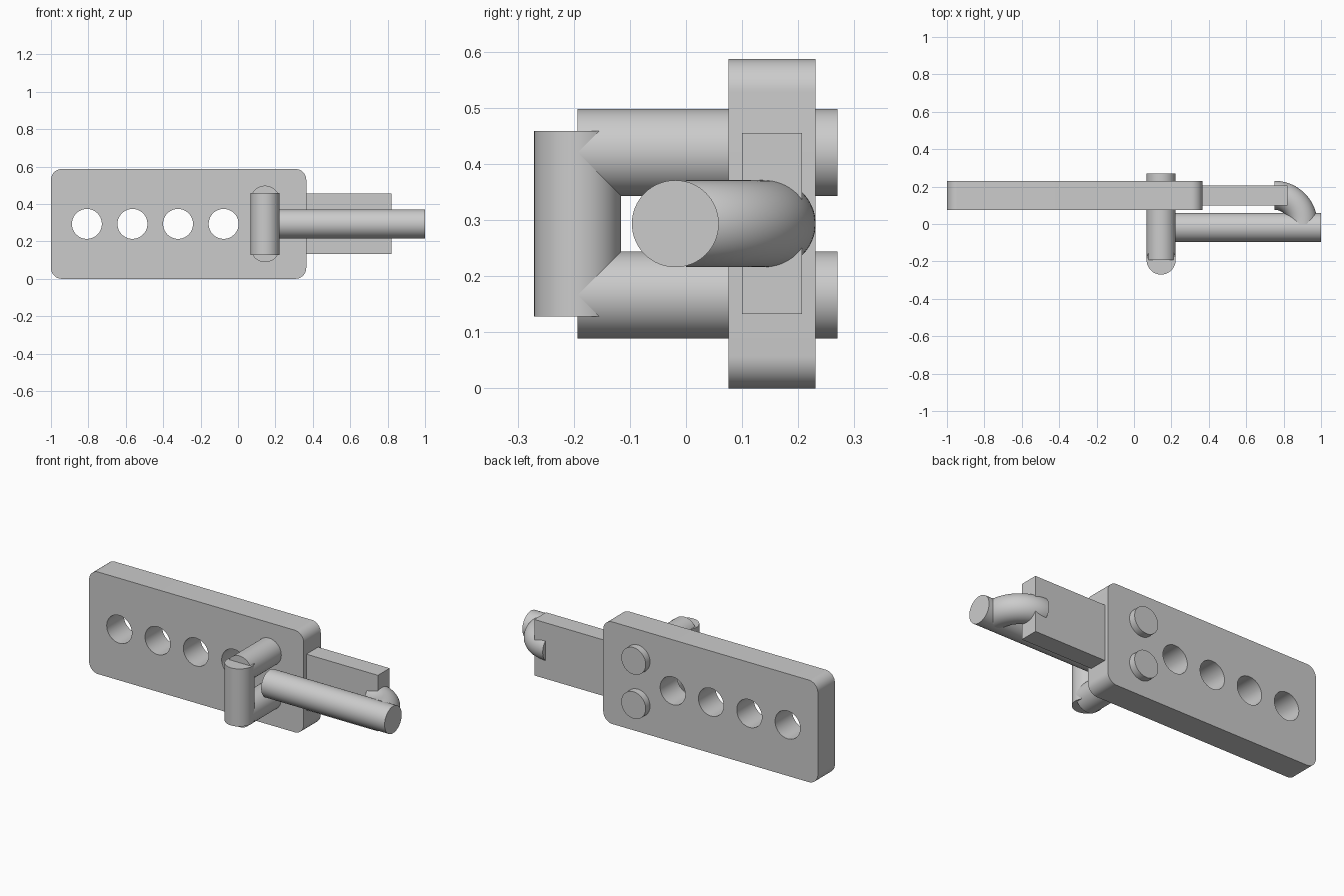
import bpy
import math
from math import pi, cos, sin
from mathutils import Vector

if "Cube" in bpy.data.objects:
    bpy.data.objects.remove(bpy.data.objects["Cube"])

R = 0.0775      # radius of all round bars
MID = 0.2935    # height of the centre line


def smooth(ob):
    bpy.ops.object.select_all(action='DESELECT')
    ob.select_set(True)
    bpy.context.view_layer.objects.active = ob
    bpy.ops.object.shade_smooth_by_angle(angle=math.radians(30))


def bar(name, start, end):
    a, b = Vector(start), Vector(end)
    bpy.ops.mesh.primitive_cylinder_add(
        vertices=64, radius=R, depth=(b - a).length, location=(a + b) / 2,
        rotation=(b - a).to_track_quat('Z', 'Y').to_euler())
    ob = bpy.context.object
    ob.name = name
    smooth(ob)
    return ob


def arc(cx, cy, r, a0, a1, n):
    return [(cx + r * cos(a0 + (a1 - a0) * i / n),
             cy + r * sin(a0 + (a1 - a0) * i / n)) for i in range(n + 1)]


def add_loop(curve, pts):
    s = curve.splines.new('POLY')
    s.points.add(len(pts) - 1)
    for p, (x, y) in zip(s.points, pts):
        p.co = (x, y, 0, 1)
    s.use_cyclic_u = True


# Rounded plate with a row of four holes
curve = bpy.data.curves.new("hinge_plate", 'CURVE')
curve.dimensions = '2D'
curve.fill_mode = 'BOTH'
curve.extrude = 0.0775
x0, x1, z0, z1, c = -1.0, 0.365, 0.0, 0.587, 0.058
outline = []
for k, (cx, cz) in enumerate([(x1 - c, z1 - c), (x0 + c, z1 - c),
                              (x0 + c, z0 + c), (x1 - c, z0 + c)]):
    outline += arc(cx, cz, c, k * pi / 2, (k + 1) * pi / 2, 12)
add_loop(curve, outline)
for i in range(4):
    add_loop(curve, arc(-0.808 + 0.2437 * i, MID, 0.08, 0, 2 * pi, 64)[:-1])
plate = bpy.data.objects.new("hinge_plate", curve)
bpy.context.collection.objects.link(plate)
plate.rotation_euler = (pi / 2, 0, 0)
plate.location = (0, 0.153, 0)
bpy.context.view_layer.objects.active = plate
plate.select_set(True)
bpy.ops.object.convert(target='MESH')
smooth(bpy.context.object)

# Flat tongue at the plate's end
bpy.ops.mesh.primitive_cube_add(size=1, location=(0.58, 0.1535, 0.294))
tongue = bpy.context.object
tongue.name = "tongue"
tongue.scale = (0.48, 0.107, 0.322)

# Staple: two legs through the plate and a front crossbar
for side, name in ((1, "staple_leg_upper"), (-1, "staple_leg_lower")):
    z = MID + side * 0.127
    bar(name, (0.145, -0.193, z), (0.145, 0.27, z))
bar("staple_crossbar", (0.145, -0.193, 0.128), (0.145, -0.193, 0.459))

# Sliding bolt
bar("bolt_rod", (0.215, -0.019, MID), (1.0, -0.019, MID))

# Quarter-turn elbow joining bolt to tongue
SEG, RING = 24, 64
verts, faces = [], []
for i in range(SEG + 1):
    a = pi / 2 * i / SEG
    for j in range(RING):
        t = 2 * pi * j / RING
        r = 0.1535 + R * cos(t)
        verts.append((0.75 + r * cos(a), r * sin(a), MID + R * sin(t)))
for i in range(SEG):
    for j in range(RING):
        k = (j + 1) % RING
        faces.append((i * RING + j, (i + 1) * RING + j,
                      (i + 1) * RING + k, i * RING + k)[::-1])
faces.append(list(range(RING)))
faces.append([SEG * RING + j for j in range(RING)][::-1])
me = bpy.data.meshes.new("elbow")
me.from_pydata(verts, [], faces)
elbow = bpy.data.objects.new("elbow", me)
bpy.context.collection.objects.link(elbow)
bpy.context.view_layer.objects.active = elbow
elbow.select_set(True)
bpy.ops.object.mode_set(mode='EDIT')
bpy.ops.mesh.select_all(action='SELECT')
bpy.ops.mesh.normals_make_consistent(inside=False)
bpy.ops.object.mode_set(mode='OBJECT')
smooth(elbow)
